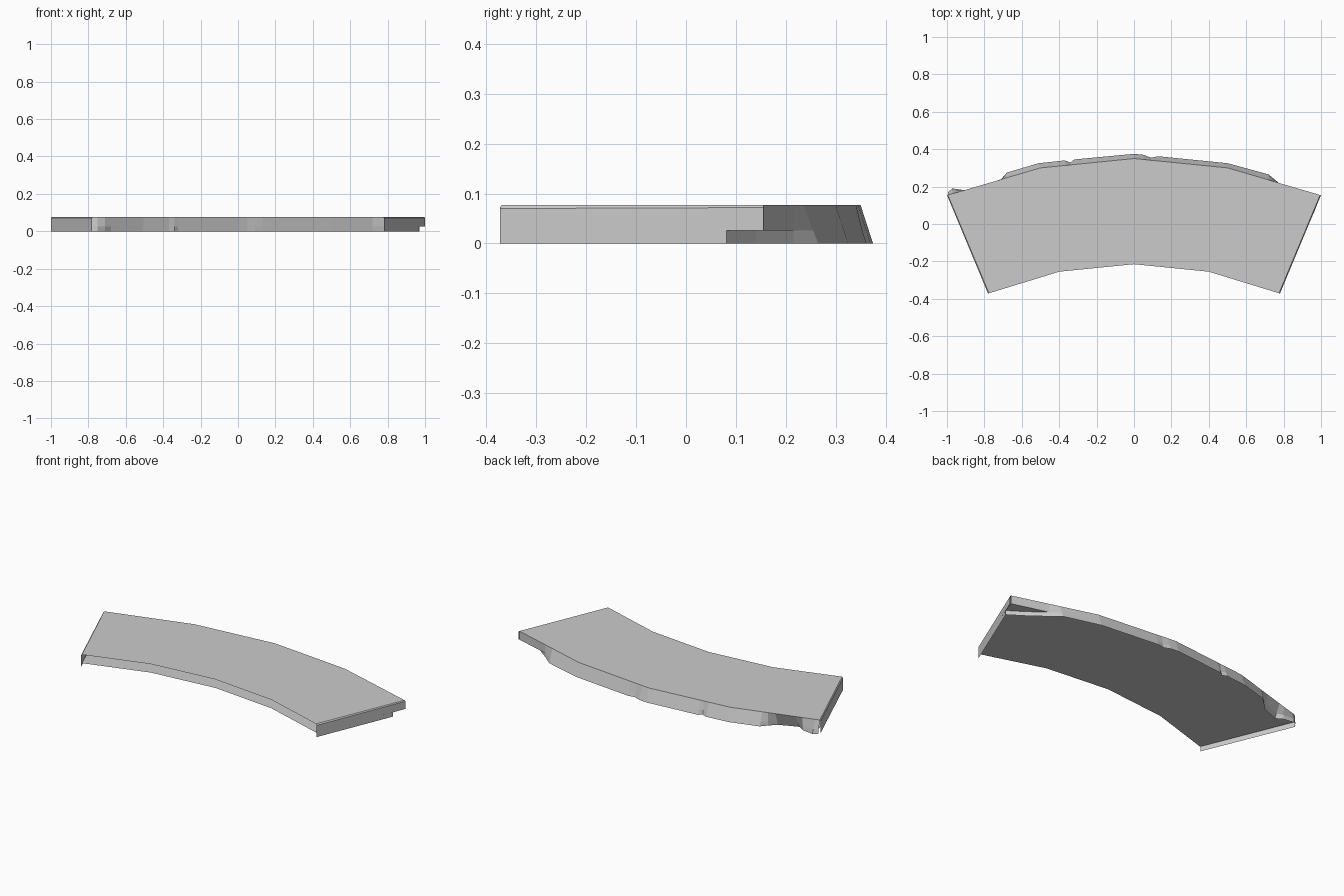
import bpy
import bmesh
from mathutils import Vector

cube = bpy.data.objects.get("Cube")
if cube:
    bpy.data.objects.remove(cube)

grey = bpy.data.materials.new("stone_grey")
grey.use_nodes = True
colour = (0.6, 0.6, 0.6, 1)
grey.diffuse_color = colour
grey.node_tree.nodes["Principled BSDF"].inputs["Base Color"].default_value = colour

TOP, SHELF = 0.077, 0.026


def make_object(name, polygons):
    """One flat shaded object from a list of polygons."""
    bm = bmesh.new()
    for poly in polygons:
        bm.faces.new([bm.verts.new(p) for p in poly])
    bmesh.ops.remove_doubles(bm, verts=bm.verts, dist=0.0002)
    bmesh.ops.dissolve_degenerate(bm, dist=0.0002, edges=bm.edges)
    mesh = bpy.data.meshes.new(name)
    bm.to_mesh(mesh)
    bm.free()
    mesh.materials.append(grey)
    obj = bpy.data.objects.new(name, mesh)
    bpy.context.collection.objects.link(obj)
    return obj


def mirrored(half):
    """Complete a path that starts at the middle and runs towards +x."""
    return [(-x, y) for x, y in reversed(half[1:])] + half


def at(path, z):
    return [Vector((x, y, z)) for x, y in path]


def strip(upper, lower):
    return [(upper[i], upper[i + 1], lower[i + 1], lower[i])
            for i in range(len(upper) - 1)]


def rim_y(x):
    """Height in plan of the straight-sided rear rim at x."""
    for (x0, y0), (x1, y1) in zip(rear, rear[1:]):
        if x <= x1:
            return y0 + (y1 - y0) * (x - x0) / (x1 - x0)
    return rear[-1][1]


front = mirrored([(0, -0.215), (0.4, -0.255), (0.775, -0.37)])
rear = mirrored([(0, 0.35), (0.5, 0.3), (0.995, 0.155)])

# Top plate
make_object("top_plate", [at(front, TOP) + at(rear, TOP)[::-1]])

# Rear wall: chipped foot line, flaring out from the straight rim
foot = [(-0.995, 0.17), (-0.97, 0.19), (-0.9, 0.18), (-0.86, 0.155),
        (-0.75, 0.2), (-0.71, 0.24), (-0.68, 0.275), (-0.51, 0.325),
        (-0.5, 0.326), (-0.37, 0.34), (-0.34, 0.328), (-0.32, 0.345),
        (0, 0.375), (0.05, 0.37), (0.09, 0.355), (0.13, 0.362),
        (0.5, 0.325), (0.72, 0.265), (0.78, 0.215)]
rim = [(x, rim_y(x)) for x, y in foot]
blend = SHELF / TOP
middle = [(x, y + (rim_y(x) - y) * blend) for x, y in foot]

# Undercut rear corner on the left end
rim += [(0.88, rim_y(0.88)), rear[-1]]
outer = middle + rim[-2:]
foot += [(0.88, 0.14), (0.97, 0.08)]
inner = middle + foot[-2:]
make_object("rear_wall",
            strip(at(rim, TOP), at(outer, SHELF))
            + strip(at(inner, SHELF), at(foot, 0)))
make_object("corner_undercut", strip(at(outer[-3:], SHELF), at(inner[-3:], SHELF)))

# Recessed bottom plate
make_object("bottom_plate", [at(inner, SHELF) + at(front, SHELF)[::-1]])


def end_wall(name, side, profile):
    """Wall across one end with a narrow bevel up to the top plate."""
    a, b = Vector((side * 0.78, -0.373, 0)), Vector((side, 0.155, 0))
    wall = [a.lerp(b, t) + Vector((0, 0, z)) for t, z in profile]
    bevel = [Vector((side * 0.775, -0.37, TOP)),
             Vector((side * 0.995, 0.155, TOP)), wall[1], wall[0]]
    polygons = [wall, bevel]
    if side > 0:
        polygons = [p[::-1] for p in polygons]
    make_object(name, polygons)


end_wall("right_end_wall", -1, [(0, 0.071), (1, 0.071), (1, 0), (0, 0)])
end_wall("left_end_wall", 1, [(0, 0.07), (1, 0.072), (1, SHELF),
                              (0.86, SHELF), (0.86, 0), (0, 0)])
